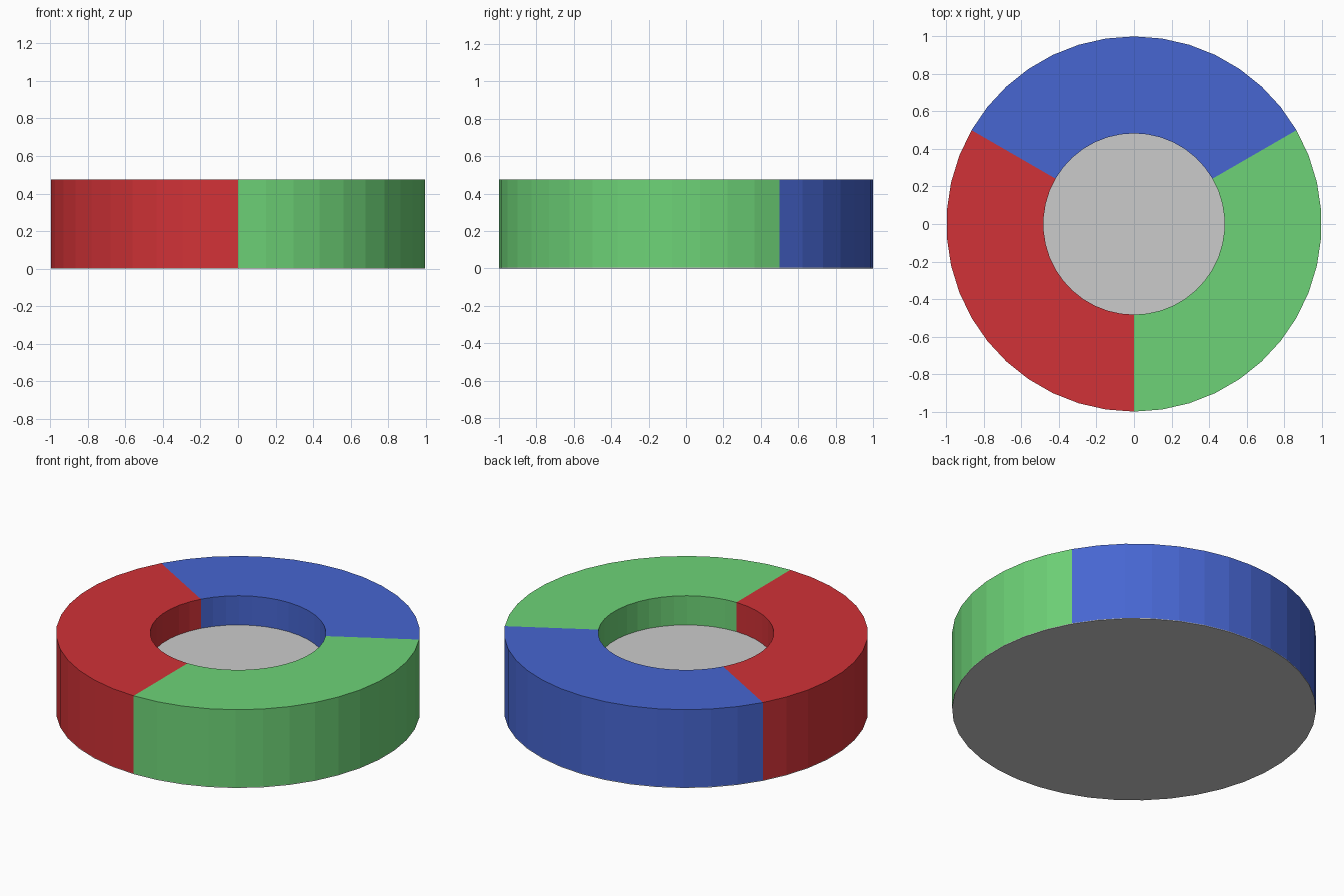
import bpy, bmesh
from math import cos, sin, radians

if "Cube" in bpy.data.objects:
    bpy.data.objects.remove(bpy.data.objects["Cube"])

OUTER, INNER = 1.0, 0.483
BASE_Z, FLOOR_Z, TOP_Z = 0.004, 0.298, 0.475
STEP = 360 / 42


def finish(bm, name, color=None):
    bmesh.ops.recalc_face_normals(bm, faces=bm.faces)
    mesh = bpy.data.meshes.new(name)
    bm.to_mesh(mesh)
    bm.free()
    obj = bpy.data.objects.new(name, mesh)
    bpy.context.collection.objects.link(obj)
    if color:
        mat = bpy.data.materials.new(name + "_colour")
        mat.diffuse_color = (*color, 1)
        mat.use_nodes = True
        mat.node_tree.nodes["Principled BSDF"].inputs["Base Color"].default_value = mat.diffuse_color
        mesh.materials.append(mat)


def ring_segment(name, start, color):
    """Third of a ring, built from a rectangular section swept in 14 steps."""
    bm = bmesh.new()
    section = [(INNER, BASE_Z), (OUTER, BASE_Z), (OUTER, TOP_Z), (INNER, TOP_Z)]
    rows = []
    for i in range(15):
        a = radians(start + i * STEP)
        rows.append([bm.verts.new((r * cos(a), r * sin(a), z)) for r, z in section])
    for p, q in zip(rows, rows[1:]):
        for j in range(4):
            k = (j + 1) % 4
            bm.faces.new((p[j], q[j], q[k], p[k]))
    bm.faces.new(rows[0])
    bm.faces.new(rows[-1])
    finish(bm, name, color)


def disc(name, radius, z0, z1):
    """Solid 42-sided disc with a corner pointing forward."""
    bm = bmesh.new()
    ring = [bm.verts.new((radius * cos(radians(-90 + i * STEP)),
                          radius * sin(radians(-90 + i * STEP)), z0)) for i in range(42)]
    face = bm.faces.new(ring)
    ext = bmesh.ops.extrude_face_region(bm, geom=[face], use_keep_orig=True)
    for v in ext["geom"]:
        if isinstance(v, bmesh.types.BMVert):
            v.co.z = z1
    finish(bm, name)


# Three coloured thirds of the ring
ring_segment("green_segment", -90, (0.155, 0.65, 0.185))
ring_segment("blue_segment", 30, (0.063, 0.133, 0.64))
ring_segment("red_segment", 150, (0.64, 0.032, 0.038))

# Grey base plate and raised floor in the hole
disc("base_plate", OUTER, 0, BASE_Z)
disc("recess_floor", INNER, BASE_Z, FLOOR_Z)
